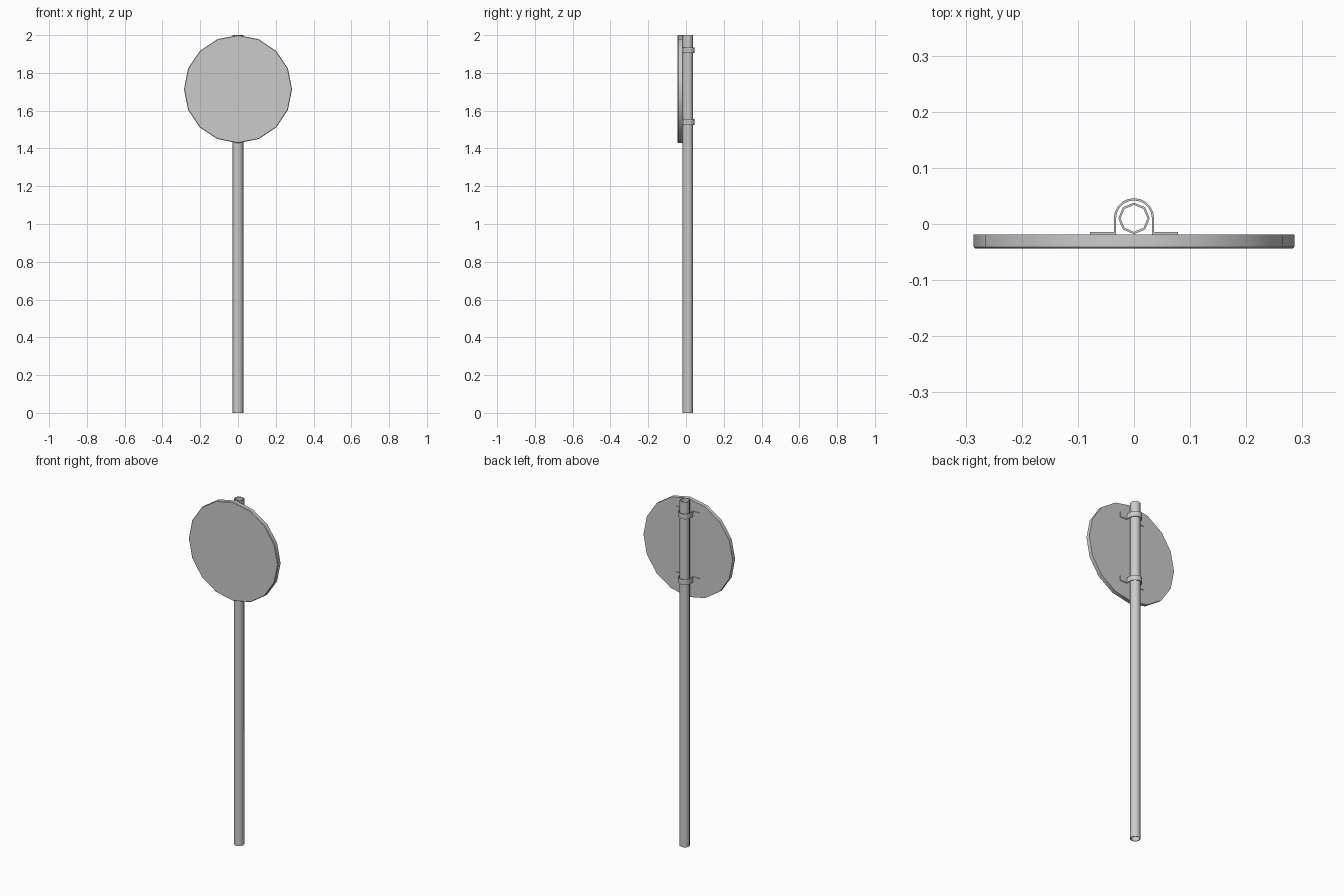
import bpy
import bmesh
from math import sin, cos, pi, radians

old = bpy.data.objects.get("Cube")
if old:
    bpy.data.objects.remove(old, do_unlink=True)

grey = bpy.data.materials.new("plain grey")
grey.use_nodes = True
colour = (0.6, 0.6, 0.6, 1)
grey.diffuse_color = colour
grey.node_tree.nodes["Principled BSDF"].inputs["Base Color"].default_value = colour

POLE_Y = 0.01
SIGN_Z = 1.714


def finish(name, bm, angle):
    bmesh.ops.recalc_face_normals(bm, faces=bm.faces)
    mesh = bpy.data.meshes.new(name)
    bm.to_mesh(mesh)
    bm.free()
    mesh.materials.append(grey)
    obj = bpy.data.objects.new(name, mesh)
    bpy.context.collection.objects.link(obj)
    bpy.ops.object.select_all(action='DESELECT')
    obj.select_set(True)
    bpy.context.view_layer.objects.active = obj
    bpy.ops.object.shade_smooth_by_angle(angle=radians(angle))
    return obj


def bridge(bm, a, b):
    for i in range(len(a)):
        j = (i + 1) % len(a)
        bm.faces.new((a[i], a[j], b[j], b[i]))


# Hollow eight-sided pole: outer and inner walls joined by end rims
bm = bmesh.new()
rings = []
for radius, z in ((0.028, 0), (0.028, 2), (0.024, 2), (0.024, 0)):
    rings.append([bm.verts.new((radius * cos(i * pi / 4),
                                POLE_Y + radius * sin(i * pi / 4), z))
                  for i in range(8)])
for k in range(4):
    bridge(bm, rings[k], rings[(k + 1) % 4])
finish("pole", bm, 60)

# Sixteen-sided sign disc with a slightly chamfered front edge
bm = bmesh.new()
rings = []
for radius, y in ((0.286, -0.019), (0.286, -0.041), (0.283, -0.044)):
    rings.append([bm.verts.new((radius * cos(i * pi / 8), y,
                                SIGN_Z + radius * sin(i * pi / 8)))
                  for i in range(16)])
bridge(bm, rings[0], rings[1])
bridge(bm, rings[1], rings[2])
bm.faces.new(rings[0])
bm.faces.new(rings[2])
finish("sign_disc", bm, 30)


# Clamp strap: flange, leg, half circle round the pole, leg, flange
def strap_line(radius, flange_y):
    arc = [(radius * cos(i * pi / 10), POLE_Y + radius * sin(i * pi / 10))
           for i in range(11)]
    return ([(0.078, flange_y), (radius, flange_y)] + arc
            + [(-radius, flange_y), (-0.078, flange_y)])


def clamp(name, z, height=0.03):
    bm = bmesh.new()
    outer = strap_line(0.036, -0.0145)
    inner = strap_line(0.032, -0.019)
    levels = [[[bm.verts.new((x, y, z + s * height / 2)) for x, y in line]
               for line in (outer, inner)] for s in (-1, 1)]
    for out, inn in levels:
        for i in range(len(out) - 1):
            bm.faces.new((out[i], out[i + 1], inn[i + 1], inn[i]))
    low, high = [level[0] + level[1][::-1] for level in levels]
    bridge(bm, low, high)
    finish(name, bm, 30)


clamp("upper_clamp", 1.92)
clamp("lower_clamp", 1.54)
